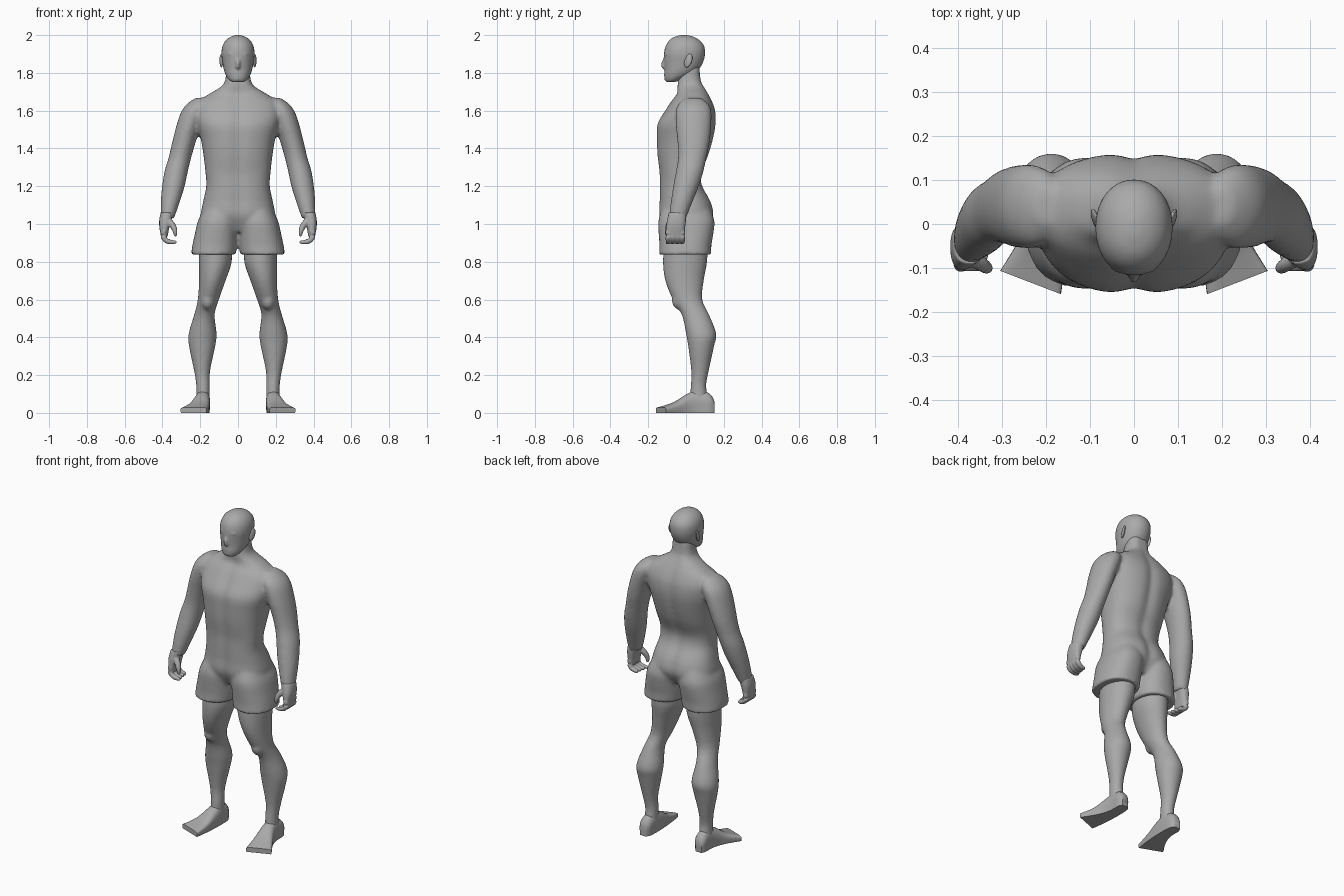
import bpy, bmesh, math
from mathutils import Vector

if "Cube" in bpy.data.objects:
    bpy.data.objects.remove(bpy.data.objects["Cube"])

skin = bpy.data.materials.new("plain grey")
skin.diffuse_color = (0.40, 0.40, 0.40, 1)
skin.use_nodes = True
skin.node_tree.nodes["Principled BSDF"].inputs["Base Color"].default_value = skin.diffuse_color


def spline(keys, steps):
    """Catmull-Rom refinement of a list of equal-length tuples."""
    out = []
    n = len(keys)
    for i in range(n - 1):
        p0, p1, p2, p3 = (keys[max(0, min(n - 1, i + k))] for k in (-1, 0, 1, 2))
        for s in range(steps):
            t = s / steps
            out.append([0.5 * (2 * b + (c - a) * t + (2 * a - 5 * b + 4 * c - d) * t * t
                               + (3 * b - a - 3 * c + d) * t ** 3)
                        for a, b, c, d in zip(p0, p1, p2, p3)])
    out.append(list(keys[-1]))
    return out


def skin_rings(bm, rings):
    """Bridge rings of points into a closed tube."""
    loops = [[bm.verts.new(p) for p in r] for r in rings]
    n = len(loops[0])
    for a, b in zip(loops, loops[1:]):
        for i in range(n):
            bm.faces.new((a[i], a[(i + 1) % n], b[(i + 1) % n], b[i]))
    bm.faces.new(loops[0])
    bm.faces.new(loops[-1])


def column(bm, keys, side=1, power=2.0, groove=0.0, segs=32, steps=3):
    """Tube of level sections: x, y, z, half width, half depth."""
    rings = []
    for x, y, z, rx, ry in spline(keys, steps):
        ring = []
        for i in range(segs):
            a = 2 * math.pi * i / segs
            c, s = math.cos(a), math.sin(a)
            px = rx * math.copysign(abs(c) ** (2 / power), c)
            py = ry * math.copysign(abs(s) ** (2 / power), s)
            py *= 1 - groove * math.exp(-(px / 0.03) ** 2)
            ring.append((side * (x + px), y + py, z))
        rings.append(ring)
    skin_rings(bm, rings)


def tube(bm, keys, segs=12, steps=3):
    """Round tube along a bent path: x, y, z, radius."""
    pts = spline(keys, steps)
    rings = []
    for i, p in enumerate(pts):
        a, b = pts[max(i - 1, 0)], pts[min(i + 1, len(pts) - 1)]
        q = (Vector(b[:3]) - Vector(a[:3])).to_track_quat('Z', 'Y')
        rings.append([Vector(p[:3]) + q @ Vector((p[3] * math.cos(t), p[3] * math.sin(t), 0))
                      for t in (2 * math.pi * k / segs for k in range(segs))])
    skin_rings(bm, rings)


def ball(bm, loc, size):
    new = bmesh.ops.create_uvsphere(bm, u_segments=20, v_segments=12, radius=1)["verts"]
    for v in new:
        v.co = Vector(loc) + Vector(size) * v.co


def finish(bm, name, voxel=0, smooth=0, mirror=False):
    bmesh.ops.recalc_face_normals(bm, faces=bm.faces)
    me = bpy.data.meshes.new(name)
    bm.to_mesh(me)
    bm.free()
    me.materials.append(skin)
    ob = bpy.data.objects.new(name, me)
    bpy.context.collection.objects.link(ob)
    bpy.context.view_layer.objects.active = ob
    ob.select_set(True)
    bpy.ops.object.shade_smooth_by_angle(angle=math.radians(50))
    ob.select_set(False)
    if voxel:  # fuse overlapping volumes into one skin
        m = ob.modifiers.new("fuse", 'REMESH')
        m.mode, m.voxel_size, m.use_smooth_shade = 'VOXEL', voxel, True
        m = ob.modifiers.new("soften", 'SMOOTH')
        m.factor, m.iterations = 0.5, smooth
    if mirror:
        m = ob.modifiers.new("mirror", 'MIRROR')
        m.use_mirror_merge = False
    return ob


# upper body: neck and trunk, arms and shorts fused together
bm = bmesh.new()
trunk = [(1.84, .02, .06, .055), (1.76, .018, .068, .065), (1.725, .025, .092, .075),
         (1.69, .035, .15, .085), (1.65, .03, .207, .11), (1.60, .022, .225, .135),
         (1.53, .003, .218, .157), (1.45, -.006, .197, .152), (1.36, -.017, .182, .137),
         (1.27, -.03, .172, .113), (1.20, -.027, .168, .116), (1.12, -.005, .184, .138),
         (1.04, .002, .195, .145), (.96, 0, .15, .10)]
column(bm, [(0, y, z, rx, ry) for z, y, rx, ry in trunk], power=2.4, groove=.09, segs=64)
arm = [(.195, .04, 1.668, .03, .04), (.213, .04, 1.635, .058, .08), (.235, .04, 1.59, .068, .095),
       (.264, .04, 1.51, .065, .093), (.287, .04, 1.43, .062, .085), (.308, .033, 1.35, .06, .075),
       (.327, .02, 1.28, .062, .073), (.342, 0, 1.20, .06, .068), (.358, -.022, 1.12, .051, .058),
       (.374, -.045, 1.03, .036, .046)]
shorts_leg = [(.09, 0, 1.10, .08, .12), (.105, .002, 1.02, .106, .148), (.115, 0, .95, .113, .145),
              (.123, -.003, .89, .118, .138), (.130, -.005, .838, .119, .138)]
for side in (1, -1):
    column(bm, arm, side)
    column(bm, shorts_leg, side, power=2.3)
finish(bm, "upper_body", 0.01, 6)

# bare legs with kneecaps
bm = bmesh.new()
column(bm, [(.12, 0, .90, .085, .115), (.12, -.005, .80, .087, .117), (.136, -.008, .70, .07, .102),
            (.157, .008, .60, .056, .078), (.178, .05, .52, .054, .072), (.187, .08, .42, .074, .080),
            (.190, .08, .35, .069, .068), (.190, .074, .22, .042, .046), (.185, .066, .14, .036, .041),
            (.186, .07, .05, .037, .052)])
ball(bm, (.16, -.03, .595), (.038, .045, .05))
finish(bm, "leg", 0.009, 4, True)

# wedge feet, turned outward, flat underneath
bm = bmesh.new()
rings = []
for x, y, z, hw, hh, turn, power in spline(
        [(.19, .150, .035, .02, .028, 0, 2.2), (.187, .125, .05, .036, .052, 0, 2.2),
         (.186, .06, .055, .039, .066, 5, 2.2), (.194, 0, .045, .046, .052, 10, 2.4),
         (.210, -.06, .026, .058, .031, 16, 3), (.235, -.133, .014, .074, .015, 21, 5)], 3):
    ring = []
    for i in range(28):
        a = 2 * math.pi * i / 28
        c, s = math.cos(a), math.sin(a)
        w = hw * math.copysign(abs(c) ** (2 / power), c)
        h = hh * math.copysign(abs(s) ** (2 / power), s)
        # spread the lower half into a flat sole
        zz = max(0, z + h) if s > -.35 else 0
        r = math.radians(turn)
        ring.append((x + w * math.cos(r), y + w * math.sin(r), zz))
    rings.append(ring)
skin_rings(bm, rings)
finish(bm, "foot", mirror=True)

# half-closed hands: palm, four curled fingers and a thumb
bm = bmesh.new()
column(bm, [(.374, -.045, 1.06, .036, .046), (.385, -.05, 1.02, .032, .05),
            (.390, -.055, .98, .026, .05), (.390, -.057, .935, .018, .046)], power=2.5)
for k in range(4):
    y = -.094 + .025 * k
    tip = .325 + .006 * k
    tube(bm, [(.392, y, .965, .015), (.396, y, .935, .015), (.380, y, .912, .014),
              (.352, y - .002, .904, .012), (tip, y - .004, .905, .008)])
tube(bm, [(.375, -.075, 1.02, .02), (.348, -.09, .995, .017), (.334, -.10, .965, .014),
          (.330, -.10, .935, .008)])
finish(bm, "hand", 0.005, 3, True)

# head with brow, nose and chin
bm = bmesh.new()
column(bm, [(0, -.082, 1.752, .034, .024), (0, -.065, 1.765, .05, .048), (0, -.04, 1.79, .066, .076),
            (0, -.022, 1.82, .076, .092), (0, -.012, 1.86, .083, .104), (0, -.008, 1.90, .088, .109),
            (0, -.006, 1.94, .083, .103), (0, -.008, 1.97, .067, .083), (0, -.010, 1.99, .042, .054),
            (0, -.010, 2.0, .014, .018)], power=2.1)
tube(bm, [(0, -.108, 1.885, .008), (0, -.116, 1.86, .011), (0, -.122, 1.838, .013),
          (0, -.108, 1.825, .009)])
ball(bm, (0, -.098, 1.90), (.055, .018, .012))
ball(bm, (0, -.098, 1.772), (.028, .018, .018))
finish(bm, "head", 0.006, 5)

# ears
bm = bmesh.new()
ball(bm, (0, 0, 0), (.008, .02, .036))
for v in bm.verts:
    # lean the ear back and flare its rear edge
    v.co = Vector((.088 + v.co.x + .3 * v.co.y, .012 + v.co.y + .25 * v.co.z, 1.865 + v.co.z))
finish(bm, "ear", mirror=True)
